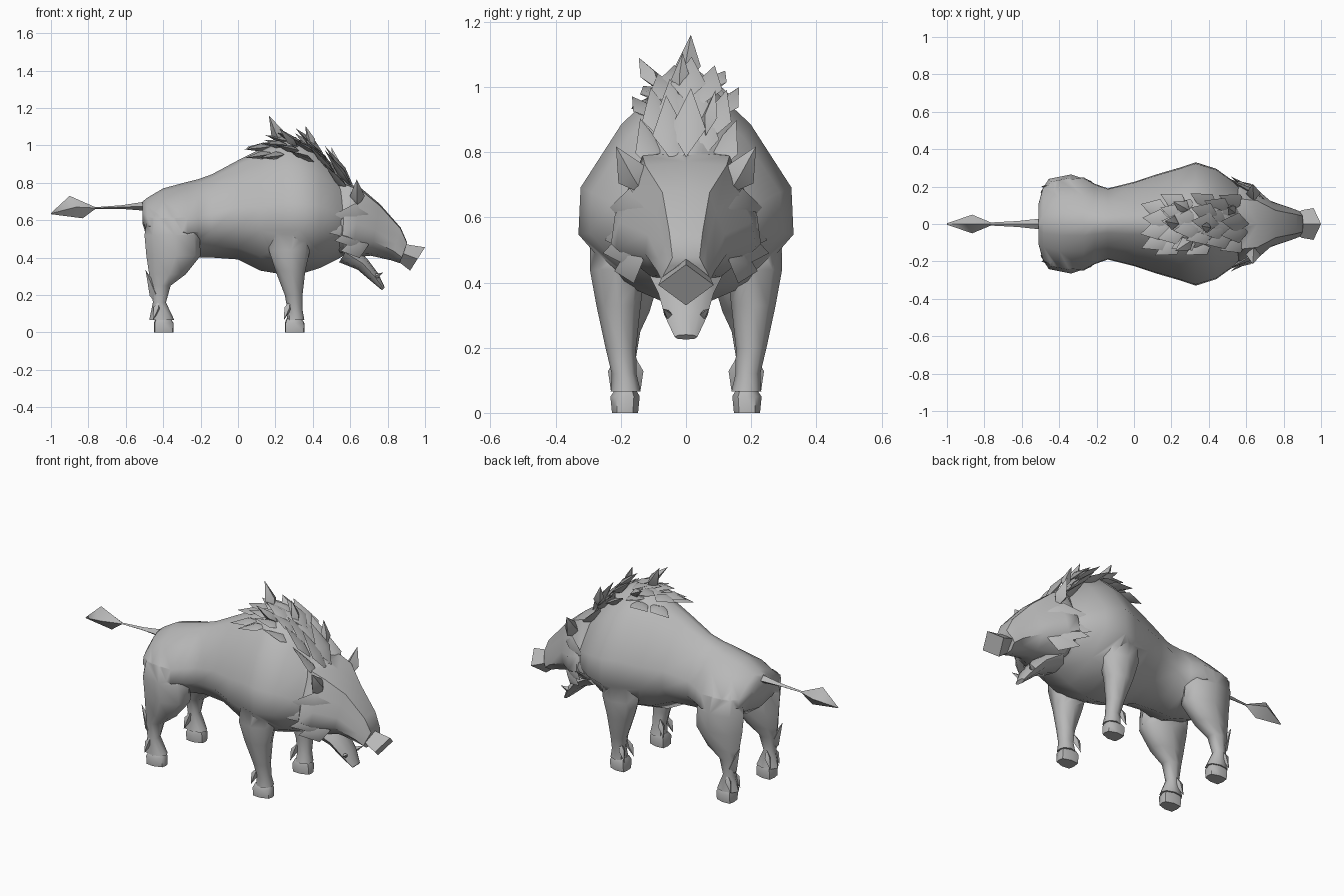
import bpy, bmesh, math, random
from mathutils import Vector

if "Cube" in bpy.data.objects:
    bpy.data.objects.remove(bpy.data.objects["Cube"])

random.seed(4)
hide = bpy.data.materials.new("grey_hide")
hide.diffuse_color = (0.48, 0.48, 0.48, 1)
hide.use_nodes = True
hide.node_tree.nodes["Principled BSDF"].inputs["Base Color"].default_value = hide.diffuse_color

# Half cross-sections: (share of the way from first to second point, share of half width)
BARREL = [(0, 0), (.05, .25), (.2, .6), (.47, .98), (.67, 1), (.88, .6), (1, 0)]
SKULL = [(0, 0), (.03, .58), (.25, .74), (.5, .95), (.72, 1), (.95, .5), (1, 0)]
LIMB = [(0, 0), (.1, .65), (.45, 1), (.85, .75), (1, 0)]
HOOF = [(0, 0), (.05, .6), (.5, 1), (.95, .9), (1, 0)]
DIAMOND = [(0, 0), (.5, 1), (1, 0)]


def finish(name, bm, angle):
    bmesh.ops.recalc_face_normals(bm, faces=bm.faces)
    me = bpy.data.meshes.new(name)
    bm.to_mesh(me)
    bm.free()
    me.materials.append(hide)
    me.shade_smooth()
    me.set_sharp_from_angle(angle=math.radians(angle))
    ob = bpy.data.objects.new(name, me)
    bpy.context.collection.objects.link(ob)
    return ob


def loft(name, rings, shape, angle=50):
    """Skin rings given as (x1, z1, x2, z2, half_width, y_centre)."""
    bm = bmesh.new()
    outline = shape + [(t, -w) for t, w in shape[-2:0:-1]]
    loops = []
    for x1, z1, x2, z2, hw, yc in rings:
        loops.append([bm.verts.new((x1 + (x2 - x1) * t, yc + hw * w, z1 + (z2 - z1) * t))
                      for t, w in outline])
    n = len(outline)
    for a, b in zip(loops, loops[1:]):
        for i in range(n):
            bm.faces.new((a[i], a[(i + 1) % n], b[(i + 1) % n], b[i]))
    bm.faces.new(loops[0])
    bm.faces.new(loops[-1][::-1])
    return finish(name, bm, angle)


def spikes(name, items):
    """Four-sided tufts given as (base, tip, half_width, thickness)."""
    bm = bmesh.new()
    for base, tip, w, th in items:
        base, tip = Vector(base), Vector(tip)
        d = (tip - base).normalized()
        side = d.cross(Vector((0, 0, 1))).normalized()
        up = side.cross(d)
        mid = base.lerp(tip, .4)
        a, t = bm.verts.new(base), bm.verts.new(tip)
        ring = [bm.verts.new(mid + o) for o in (side * w, up * th, -side * w, -up * th)]
        for i in range(4):
            bm.faces.new((a, ring[i], ring[(i + 1) % 4]))
            bm.faces.new((t, ring[(i + 1) % 4], ring[i]))
    return finish(name, bm, 45)


def union(base, others):
    """Weld overlapping parts into one skin."""
    for ob in others:
        mod = base.modifiers.new("weld", 'BOOLEAN')
        mod.operation, mod.solver, mod.object = 'UNION', 'EXACT', ob
    deps = bpy.context.evaluated_depsgraph_get()
    me = bpy.data.meshes.new_from_object(base.evaluated_get(deps))
    base.modifiers.clear()
    base.data = me
    me.shade_smooth()
    me.set_sharp_from_angle(angle=math.radians(50))
    for ob in others:
        bpy.data.objects.remove(ob)


# Barrel-shaped body, rump to neck: (x, top, bottom, half width)
profile = [(-.51, .70, .58, .11), (-.485, .72, .50, .20), (-.40, .77, .44, .24),
           (-.27, .805, .40, .25), (-.21, .82, .40, .215), (-.14, .845, .40, .19),
           (0, .92, .39, .225), (.12, .98, .33, .265), (.24, 1.03, .31, .30),
           (.33, 1.03, .31, .33), (.44, .97, .345, .295), (.53, .87, .39, .23),
           (.60, .80, .43, .16)]
body = loft("body", [(x, t, x, b, w, 0) for x, t, b, w in profile], BARREL)


def back(x):
    """Height of the spine at x."""
    for (x0, z0, *_), (x1, z1, *_) in zip(profile, profile[1:]):
        if x <= x1:
            return z0 + (z1 - z0) * (x - x0) / (x1 - x0)
    return z1


# Head, tapering to the snout, with its pointed nose plate
head = loft("head", [(.52, .81, .51, .45, .17, 0), (.58, .80, .55, .41, .23, 0),
                     (.66, .77, .61, .40, .215, 0), (.76, .685, .71, .41, .125, 0),
                     (.87, .56, .82, .385, .088, 0), (.905, .48, .865, .37, .072, 0)], SKULL)
loft("snout", [(.89, .475, .855, .38, .06, 0), (.92, .467, .875, .365, .074, 0),
               (1.0, .455, .92, .33, .085, 0)], DIAMOND, 35)
# Lower jaw hanging open
jaw = loft("lower_jaw", [(.60, .47, .54, .375, .115, 0), (.69, .395, .64, .335, .085, 0),
                         (.75, .315, .71, .275, .065, 0), (.785, .24, .77, .225, .035, 0)], LIMB)

legs = []
for s, side in ((-1, "right"), (1, "left")):
    # Front and hind legs, tops inside the body
    legs.append(loft("front_leg_" + side, [(.33, .68, .24, .68, .04, .21 * s),
                                           (.385, .54, .175, .54, .085, .21 * s),
                                           (.385, .44, .165, .44, .085, .21 * s),
                                           (.36, .33, .20, .33, .068, .207 * s),
                                           (.345, .20, .25, .20, .047, .20 * s),
                                           (.345, .12, .265, .12, .038, .19 * s),
                                           (.355, .065, .26, .065, .046, .185 * s)], LIMB))
    legs.append(loft("hind_leg_" + side, [(-.30, .70, -.42, .70, .03, .11 * s),
                                          (-.235, .61, -.485, .61, .08, .165 * s),
                                          (-.205, .52, -.50, .52, .095, .17 * s),
                                          (-.20, .41, -.49, .41, .09, .172 * s),
                                          (-.28, .31, -.475, .31, .068, .18 * s),
                                          (-.36, .25, -.465, .25, .045, .185 * s),
                                          (-.385, .16, -.455, .16, .035, .19 * s),
                                          (-.34, .065, -.475, .065, .045, .185 * s)], LIMB))
    # Hooves and dewclaws
    for leg, x in (("front", .30), ("hind", -.40)):
        loft(f"{leg}_hoof_{side}", [(x + .04, .075, x - .04, .075, .03, .185 * s),
                                    (x + .055, .05, x - .05, .05, .045, .187 * s),
                                    (x + .055, 0, x - .05, 0, .04, .187 * s)], HOOF)
        spikes(f"{leg}_dewclaws_{side}",
               [((x - .02, (.185 + d) * s, .17), (x - .055, (.185 + d * 1.5) * s, .065), .02, .02)
                for d in (-.03, .03)])
    spikes("hock_tuft_" + side, [((-.41, .19 * s, .12), (-.495, .20 * s, .335), .03, .03)])
    # Ears, broad cheek tufts and tusks
    spikes("ear_" + side, [((.64, .13 * s, .67), (.635, .215 * s, .818), .04, .05)])
    spikes("cheek_tufts_" + side,
           [((.70, .13 * s, z), (x, y * s, z2), .022, .06) for z, x, y, z2 in
            ((.63, .515, .235, .63), (.57, .49, .25, .53), (.52, .515, .255, .49),
             (.47, .55, .22, .435))])
    spikes("tusk_" + side, [((.72, .045 * s, .29), (.775, .07 * s, .32), .014, .014)])

union(body, legs + [head, jaw])

# Thin tail with a tuft at its end
loft("tail", [(-.49, .70, -.49, .65, .03, 0), (-.62, .68, -.62, .66, .016, 0),
              (-.77, .669, -.77, .66, .008, 0)], DIAMOND)
loft("tail_tuft", [(-.76, .668, -.76, .662, .006, 0), (-.90, .73, -.83, .61, .05, 0),
                   (-.998, .64, -1.0, .632, .004, 0)], DIAMOND, 60)

# Mane: overlapping rows of broad swept-back tufts that follow the spine
tufts = []
for i, x in enumerate((.20, .28, .36, .44, .52, .60)):
    for k in ((-2, -1, 0, 1, 2) if i % 2 else (-1.6, -.5, .5, 1.6)):
        j = random.uniform(-.02, .02)
        tufts.append(((x + j, k * .04, back(x) - .015 * k * k - .015),
                      (x - .15 + j, k * .075 + j, back(x - .13) + .045 - .022 * k * k + j),
                      .055, .022))
# Taller tufts standing up on the withers and nape
tufts += [((.24, 0, 1.0), (.165, .015, 1.16), .04, .035),
          ((.32, -.08, .99), (.22, -.145, 1.09), .04, .025),
          ((.30, .07, .99), (.21, .12, 1.05), .04, .025),
          ((.41, -.02, .97), (.36, -.01, 1.105), .03, .025),
          ((.54, .06, .85), (.50, .09, .99), .03, .025)]
spikes("mane_tufts", tufts)
